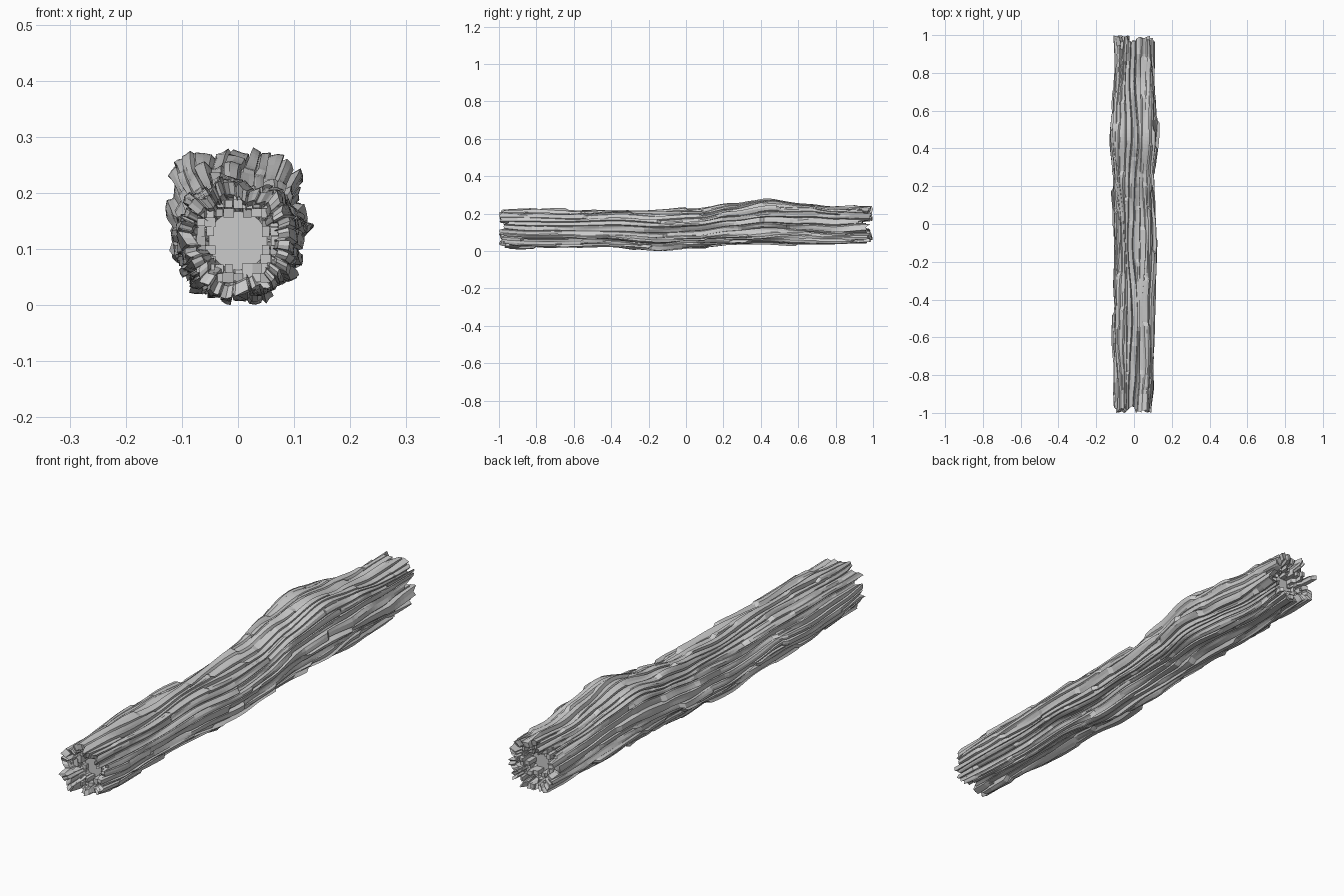
import bpy, bmesh, math, random
from mathutils import Vector, noise

if "Cube" in bpy.data.objects:
    bpy.data.objects.remove(bpy.data.objects["Cube"])

random.seed(7)
STRIPS = 30                       # bark fibres around the log
FR = (0.0, 0.12, 0.5, 0.88)       # columns inside one fibre
COLS = STRIPS * len(FR)
ROWS = 90

# Silhouette stations along the log: y, xmin, xmax, zmin, zmax
STATIONS = [
    (-1.00, -.100, .100, .028, .222), (-.85, -.102, .104, .022, .220),
    (-.62, -.112, .102, .024, .216), (-.40, -.106, .104, .030, .222),
    (-.15, -.106, .108, .008, .218), (.05, -.108, .112, .022, .226),
    (.25, -.116, .112, .034, .256), (.45, -.128, .124, .042, .290),
    (.62, -.116, .114, .040, .270), (.80, -.104, .104, .038, .246),
    (1.00, -.104, .104, .046, .246)]


def section(y):
    for a, b in zip(STATIONS, STATIONS[1:]):
        if y <= b[0]:
            break
    t = min(1, max(0, (y - a[0]) / (b[0] - a[0])))
    t = t * t * (3 - 2 * t)
    return [p + (q - p) * t for p, q in zip(a[1:], b[1:])]


# Each fibre is cut along its length into bark plates of differing height
plates = []
for i in range(STRIPS):
    cuts, y = [], -1.2
    while y < 1.1:
        y += random.uniform(.12, .42)
        cuts.append((y, random.uniform(-.010, .003), random.uniform(-.009, .009)))
    plates.append(cuts)


def bark_height(strip, f, y):
    start = -1.2
    for end, h, tilt in plates[strip]:
        if y < end:
            break
        start = end
    g = (y - start) / (end - start)
    groove = -.008 if f == 0 else 0
    return h + tilt * (f - .5) + groove + .005 * (g - .5)


def log_point(col, y):
    strip, k = divmod(col % COLS, len(FR))
    f = FR[k]
    a = 2 * math.pi * (strip + f) / STRIPS
    c, s = math.cos(a), math.sin(a)
    # fibres wander sideways along the log
    a += .20 * noise.noise(Vector((c * 1.6, s * 1.6, y * 2.6)))
    c, s = math.cos(a), math.sin(a)
    x0, x1, z0, z1 = section(y)
    e = 2 / 2.4
    px = math.copysign(abs(c) ** e, c)
    pz = math.copysign(abs(s) ** e, s)
    lump = .020 * noise.noise(Vector((c * 2.2 + 5, s * 2.2, y * 2.2)))
    lump += .007 * noise.noise(Vector((c * 6, s * 6 + 3, y * 6)))
    d = lump + bark_height(strip, f, y)
    return Vector(((x0 + x1) / 2 + px * ((x1 - x0) / 2 + d), y,
                   (z0 + z1) / 2 + pz * ((z1 - z0) / 2 + d)))


def jagged_ends():
    out = []
    while len(out) < COLS:
        v = random.choice((.99, .98, .97, .95, 1.0, .93))
        for _ in range(random.randint(2, 7)):
            out.append(v - random.uniform(0, .010))
    return out[:COLS]


def make_object(name, bm):
    bmesh.ops.recalc_face_normals(bm, faces=bm.faces)
    me = bpy.data.meshes.new(name)
    bm.to_mesh(me)
    bm.free()
    ob = bpy.data.objects.new(name, me)
    bpy.context.collection.objects.link(ob)
    return ob


def bridge(bm, r0, r1):
    for i in range(COLS):
        j = (i + 1) % COLS
        bm.faces.new((r0[i], r0[j], r1[j], r1[i]))


# Bark shell with broken ends and recessed core discs
bm = bmesh.new()
ends = {-1: jagged_ends(), 1: jagged_ends()}
shift = [random.uniform(-.008, .008) for _ in range(COLS)]
rings = []
for r in range(ROWS + 1):
    t = -1 + 2 * r / ROWS
    ring = []
    for c in range(COLS):
        y = t * .90 + (shift[c // 4] if 0 < r < ROWS else 0)
        ring.append(bm.verts.new(log_point(c, y)))
    rings.append(ring)
for r0, r1 in zip(rings, rings[1:]):
    bridge(bm, r0, r1)
for side, edge in ((-1, rings[0]), (1, rings[-1])):
    x0, x1, z0, z1 = section(side)
    cz = .12 if side < 0 else (z0 + z1) / 2
    axis = Vector((0, 0, cz))
    prev = edge
    for frac, depth in ((1, 0), (.78, .006), (.72, .05), (.54, .10)):
        ring = []
        for c in range(COLS):
            y = side * max(.89, ends[side][c] - depth)
            p = log_point(c, y)
            q = axis + (p - axis) * frac
            if frac < .6:
                a = 2 * math.pi * c / COLS
                q = Vector((.052 * math.cos(a), 0, cz + .052 * math.sin(a)))
                y = side * .89
            ring.append(bm.verts.new((q.x, y, q.z)))
        bridge(bm, prev, ring)
        prev = ring
    bm.faces.new(prev)
low = min(v.co.z for v in bm.verts)
bmesh.ops.translate(bm, verts=bm.verts, vec=(0, 0, -low))
make_object("log_bark", bm)

# Square broken wood splinters around the core at each end
for side, name in ((-1, "front_splinters"), (1, "back_splinters")):
    bm = bmesh.new()
    x0, x1, z0, z1 = section(side)
    cz = (.12 if side < 0 else (z0 + z1) / 2) - low
    step = .0165
    for i in range(-5, 6):
        for k in range(-5, 6):
            x, z = i * step, k * step
            rad = math.hypot(x, z)
            if not .052 < rad < .083:
                continue
            tip = .90 + (rad - .05) * 1.2 + random.uniform(-.008, .035)
            w, h = random.uniform(.012, .020), random.uniform(.012, .020)
            res = bmesh.ops.create_cube(bm, size=1)
            slope = random.uniform(-.5, .5)
            for v in res["verts"]:
                y = tip + slope * v.co.x * .02 if v.co.y > 0 else .87
                v.co = Vector((x + v.co.x * w, side * y, cz + z + v.co.z * h))
    make_object(name, bm)
